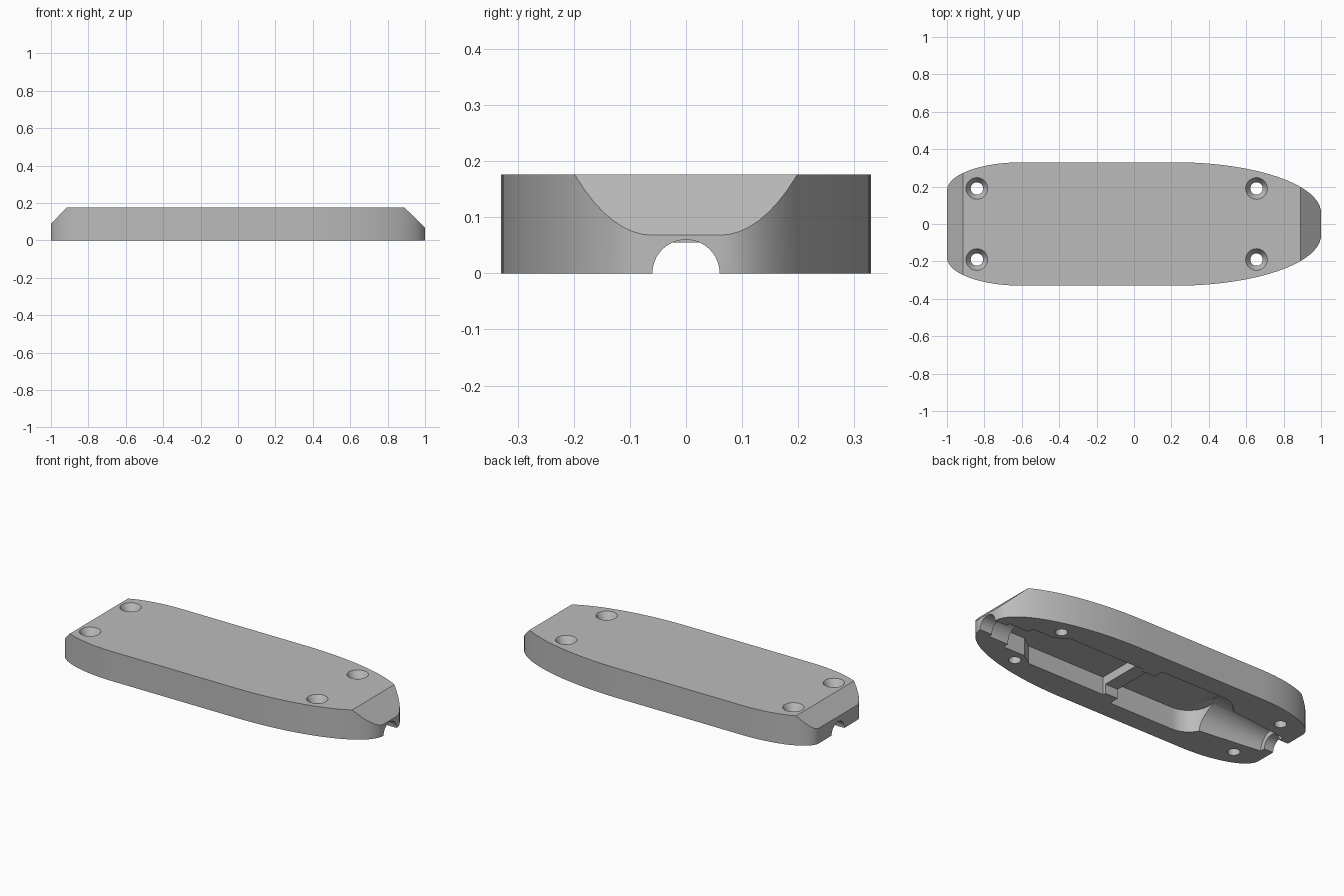
import bpy, bmesh
from math import sin, cos, pi
from mathutils import Matrix

cube = bpy.data.objects.get("Cube")
if cube:
    bpy.data.objects.remove(cube)

HEIGHT = 0.176
grey = bpy.data.materials.new("plain grey")
grey.use_nodes = True
grey.diffuse_color = (0.5, 0.5, 0.5, 1)
grey.node_tree.nodes["Principled BSDF"].inputs["Base Color"].default_value = (0.5, 0.5, 0.5, 1)


def make_object(name, bm):
    bmesh.ops.recalc_face_normals(bm, faces=bm.faces)
    mesh = bpy.data.meshes.new(name)
    bm.to_mesh(mesh)
    bm.free()
    mesh.materials.append(grey)
    obj = bpy.data.objects.new(name, mesh)
    bpy.context.collection.objects.link(obj)
    return obj


def extrude_outline(points, z0, z1):
    bm = bmesh.new()
    face = bm.faces.new([bm.verts.new((x, y, z0)) for x, y in points])
    top = bmesh.ops.extrude_face_region(bm, geom=[face])["geom"]
    verts = [v for v in top if isinstance(v, bmesh.types.BMVert)]
    bmesh.ops.translate(bm, verts=verts, vec=(0, 0, z1 - z0))
    return bm


def mirrored(half):
    """Close an outline by repeating its +y half on the -y side."""
    return half + [(x, -y) for x, y in reversed(half)]


def quarter(cx, cy, rx, ry, start, steps):
    """Quarter ellipse running counter-clockwise from the start angle."""
    return [(cx + rx * cos(start + pi / 2 * i / steps),
             cy + ry * sin(start + pi / 2 * i / steps)) for i in range(steps + 1)]


def pocket(name, half, depth):
    return make_object(name, extrude_outline(mirrored(half), -0.05, depth))


def cone_along(axis, name, start, end, r0, r1, x=0, y=0):
    bm = bmesh.new()
    turn = Matrix.Rotation(pi / 2, 4, 'Y') if axis == 'X' else Matrix()
    mid = (start + end) / 2
    place = (mid, y, 0) if axis == 'X' else (x, y, mid)
    bmesh.ops.create_cone(bm, cap_ends=True, segments=48, radius1=r0, radius2=r1,
                          depth=end - start, matrix=Matrix.Translation(place) @ turn)
    return make_object(name, bm)


# Shell: long rounded outline with a sloped cut at each end
outline = mirrored(quarter(0.22, 0.06, 0.78, 0.27, 0, 24)
                   + quarter(-0.6, 0.18, 0.4, 0.15, pi / 2, 14))
bm = extrude_outline(outline, 0, HEIGHT)
for point, normal in (((1, 0, 0.068), (0.108, 0, 0.11)),
                      ((-1, 0, 0.09), (-0.086, 0, 0.085))):
    cut = bmesh.ops.bisect_plane(bm, geom=bm.verts[:] + bm.edges[:] + bm.faces[:],
                                 plane_co=point, plane_no=normal, clear_outer=True)
    rim = [e for e in cut["geom_cut"] if isinstance(e, bmesh.types.BMEdge)]
    bmesh.ops.contextual_create(bm, geom=rim)
shell = make_object("case_shell", bm)

# Hollows in the underside: two pockets joined by a shallow gap under a rib
cutters = [
    pocket("front_pocket", [(0.79, 0.12), (0.645, 0.12), (0.58, 0.168), (0.07, 0.168)], 0.105),
    pocket("rib_gap", [(0.1, 0.15), (-0.05, 0.15)], 0.055),
    pocket("rear_pocket", [(-0.015, 0.212)] + quarter(-0.435, 0.072, 0.14, 0.14, pi / 2, 12), 0.13),
    # Cable channels at both ends
    cone_along('X', "tapered_channel", -0.94, -0.55, 0.09, 0.137),
    cone_along('X', "rear_cable_hole", -1.1, -0.9, 0.06, 0.06),
    cone_along('X', "front_channel", 0.75, 0.92, 0.085, 0.085),
    cone_along('X', "front_cable_hole", 0.88, 1.1, 0.06, 0.06),
]

# Countersunk screw holes
for x in (-0.84, 0.655):
    for y in (-0.19, 0.19):
        cutters.append(cone_along('Z', "screw_hole", -0.1, 0.3, 0.033, 0.033, x, y))
        cutters.append(cone_along('Z', "countersink", HEIGHT - 0.04, HEIGHT + 0.005,
                                  0.033, 0.061, x, y))

# Carve the shell and drop the cutters
bpy.ops.object.select_all(action='DESELECT')
bpy.context.view_layer.objects.active = shell
shell.select_set(True)
for cutter in cutters:
    mod = shell.modifiers.new(cutter.name, 'BOOLEAN')
    mod.operation = 'DIFFERENCE'
    mod.solver = 'EXACT'
    mod.object = cutter
    bpy.ops.object.modifier_apply(modifier=mod.name)
    bpy.data.objects.remove(cutter)

bpy.ops.object.shade_smooth_by_angle(angle=pi / 7)
